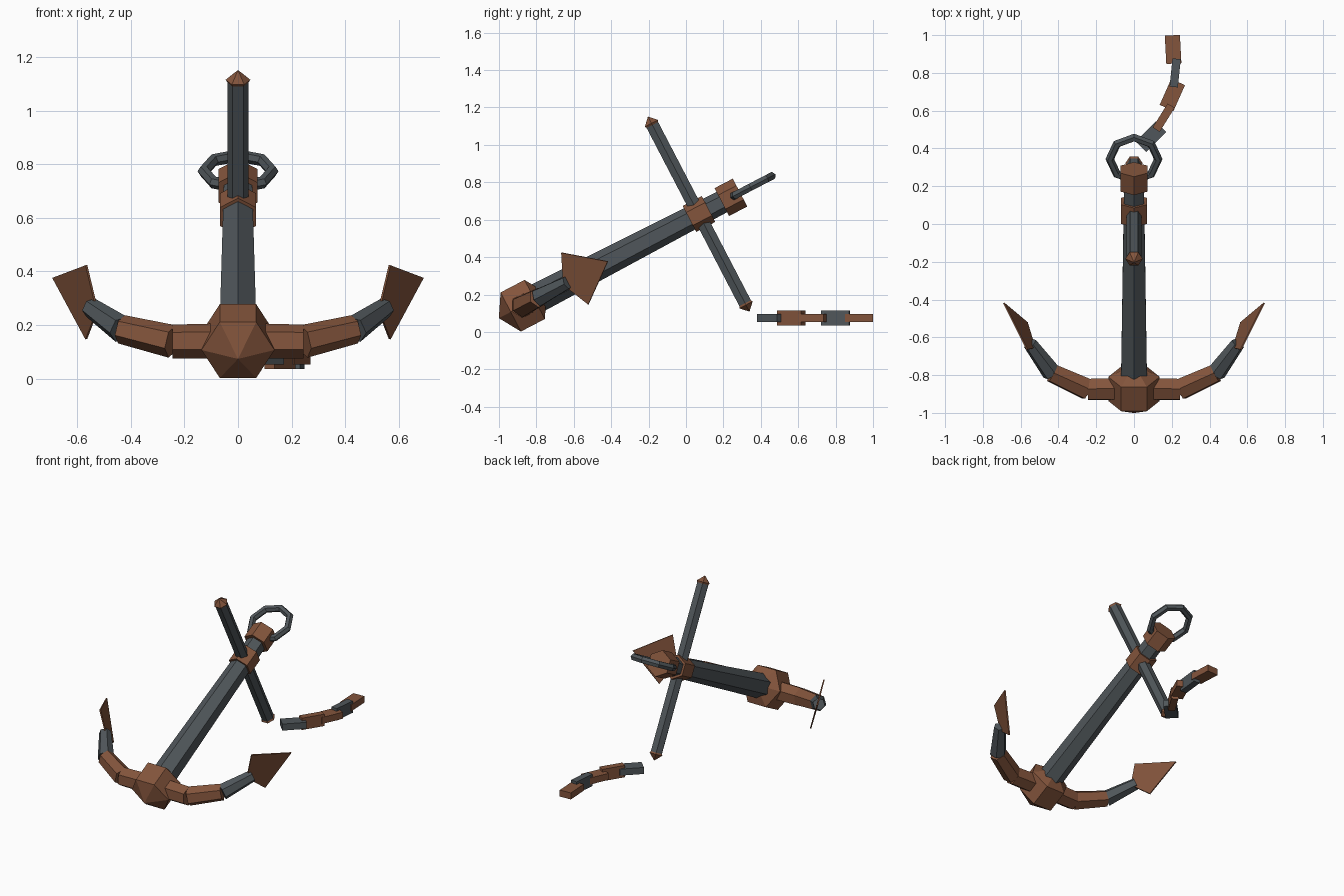
import bpy, bmesh
from math import radians, sin, cos, tau
from mathutils import Matrix, Vector

old = bpy.data.objects.get("Cube")
if old:
    bpy.data.objects.remove(old, do_unlink=True)


def material(name, rgb):
    m = bpy.data.materials.new(name)
    m.use_nodes = True
    m.diffuse_color = (*rgb, 1)
    m.node_tree.nodes["Principled BSDF"].inputs["Base Color"].default_value = (*rgb, 1)
    return m


RUST = material("rust brown", (0.23, 0.09, 0.045))
IRON = material("iron grey", (0.08, 0.094, 0.103))

# The anchor leans: local Y runs up the shank, local Z along the stock
LEAN = Matrix.Translation((0, -0.873, 0.14)) @ Matrix.Rotation(radians(27.5), 4, 'X')
X, Y, Z = Vector((1, 0, 0)), Vector((0, 1, 0)), Vector((0, 0, 1))


def finish(name, bm, mat, matrix):
    bmesh.ops.remove_doubles(bm, verts=bm.verts, dist=0.0005)
    bmesh.ops.recalc_face_normals(bm, faces=bm.faces)
    bm.transform(matrix)
    mesh = bpy.data.meshes.new(name)
    bm.to_mesh(mesh)
    bm.free()
    mesh.materials.append(mat)
    obj = bpy.data.objects.new(name, mesh)
    bpy.context.collection.objects.link(obj)
    return obj


def loft(name, start, end, stations, mat, corner, sides=6):
    """Faceted bar: stations are (fraction along, radius); corner points at a vertex."""
    start, end = Vector(start), Vector(end)
    axis = (end - start).normalized()
    a = (corner - axis * corner.dot(axis)).normalized()
    b = axis.cross(a)
    bm = bmesh.new()
    rings = []
    for t, r in stations:
        c = start.lerp(end, t)
        rings.append([bm.verts.new(c + (a * cos(tau * i / sides) + b * sin(tau * i / sides)) * max(r, 1e-5))
                      for i in range(sides)])
    for lo, hi in zip(rings, rings[1:]):
        for i in range(sides):
            j = (i + 1) % sides
            bm.faces.new((lo[i], lo[j], hi[j], hi[i]))
    if stations[0][1] > 0:
        bm.faces.new(rings[0][::-1])
    if stations[-1][1] > 0:
        bm.faces.new(rings[-1])
    return finish(name, bm, mat, LEAN)


def bar(name, start, end, r0, r1, mat, corner):
    return loft(name, start, end, [(0, r0), (1, r1)], mat, corner)


# Crown, shank, collar and head
loft("crown", (0, -0.144, 0), (0, 0.144, 0),
     [(0, 0), (0.25, 0.136), (0.75, 0.136), (1, 0)], RUST, X)
bar("shank", (0, 0, 0), (0, 1.27, 0), 0.08, 0.06, IRON, Z)
bar("stock_collar", (0, 1.005, 0), (0, 1.12, 0), 0.078, 0.078, RUST, Z)
bar("shank_head", (0, 1.2, 0), (0, 1.31, 0), 0.084, 0.084, RUST, Z)

# Stock with pointed caps
bar("stock", (0, 1.061, -0.55), (0, 1.061, 0.55), 0.04, 0.04, IRON, X)
for side, word in ((1, "upper"), (-1, "lower")):
    loft(word + "_stock_cap", (0, 1.061, side * 0.52), (0, 1.061, side * 0.588),
         [(0, 0.03), (0.4, 0.046), (1, 0)], RUST, X)

# Ring
bpy.ops.mesh.primitive_torus_add(major_segments=8, minor_segments=6,
                                 major_radius=0.128, minor_radius=0.023)
ring = bpy.context.object
ring.name = "ring"
ring.data.transform(LEAN @ Matrix.Translation((0, 1.372, 0)))
ring.matrix_world = Matrix.Identity(4)
ring.data.materials.append(IRON)

# Arms and flukes, mirrored left and right
for s, word in ((1, "left"), (-1, "right")):
    p = [(s * x, y, 0) for x, y in ((0.06, 0.0), (0.245, -0.003), (0.435, 0.095), (0.55, 0.27))]
    bar(word + "_inner_arm", p[0], p[1], 0.066, 0.063, RUST, Y)
    bar(word + "_middle_arm", p[1], p[2], 0.062, 0.054, RUST, Y)
    bar(word + "_outer_arm", p[2], p[3], 0.052, 0.038, IRON, X)

    bm = bmesh.new()
    thick = Vector((s * 0.85, -0.52, 0)) * 0.004
    kite = [Vector(c) for c in ((s * 0.525, 0.245, 0), (s * 0.566, 0.315, 0.156),
                                (s * 0.69, 0.513, 0), (s * 0.566, 0.315, -0.156))]
    front = [bm.verts.new(c + thick) for c in kite]
    back = [bm.verts.new(c - thick) for c in kite]
    bm.faces.new(front)
    bm.faces.new(back[::-1])
    for i in range(4):
        j = (i + 1) % 4
        bm.faces.new((front[i], back[i], back[j], front[j]))
    finish(word + "_fluke", bm, RUST, LEAN)

# Loose chain on the ground: flat and upright links alternate
links = [(0.09, 0.462, -45, IRON), (0.157, 0.563, -32, RUST), (0.203, 0.683, -24, RUST),
         (0.218, 0.8, -6, IRON), (0.207, 0.924, 3, RUST)]
for n, (x, y, turn, mat) in enumerate(links):
    wide, tall = (0.08, 0.044) if n % 2 == 0 else (0.044, 0.08)
    bm = bmesh.new()
    bmesh.ops.create_cube(bm, size=1)
    bm.transform(Matrix.Diagonal((wide, 0.15, tall, 1)))
    finish("chain_link_%d" % (n + 1), bm, mat,
           Matrix.Translation((x, y, 0.075)) @ Matrix.Rotation(radians(turn), 4, 'Z'))
